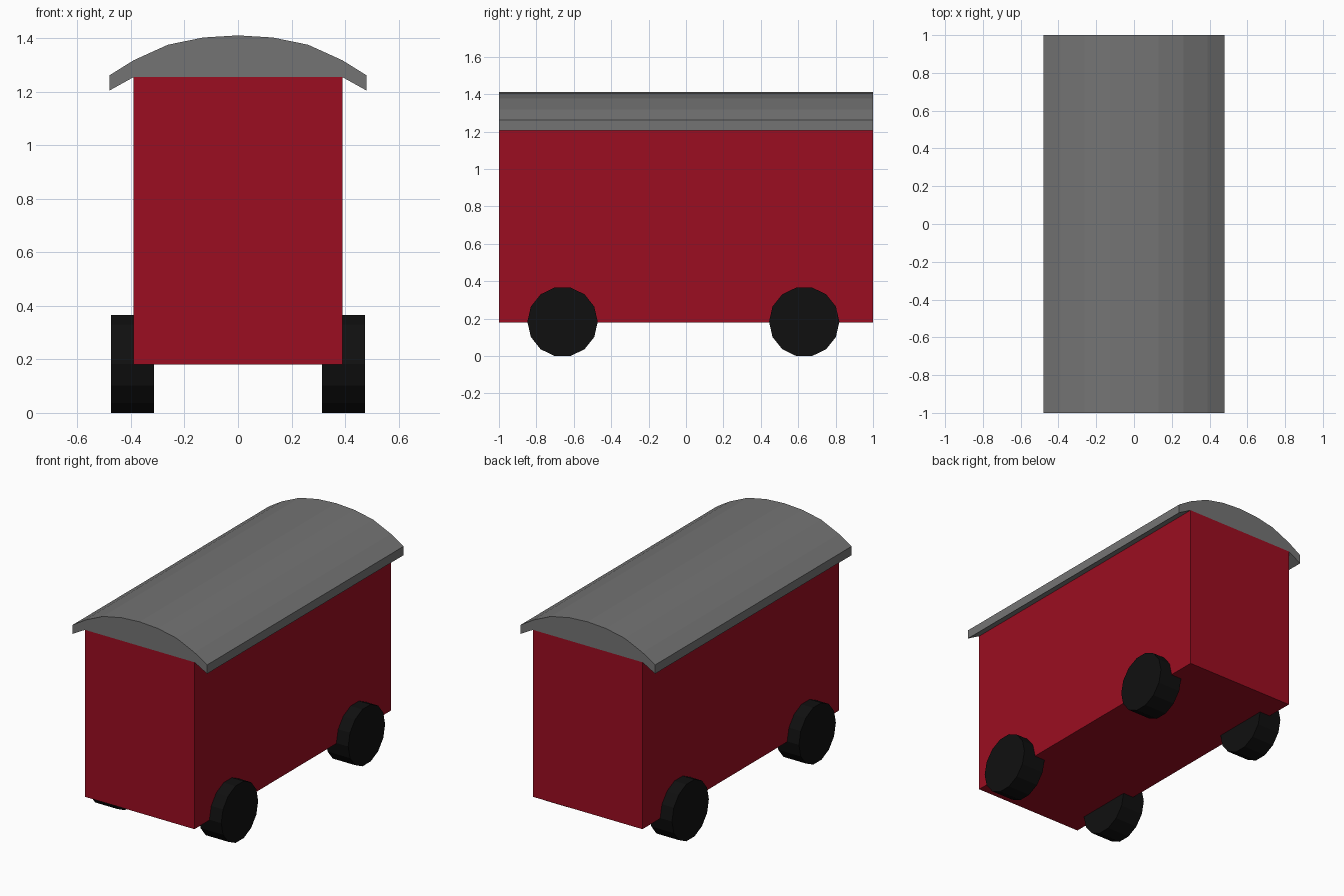
import bpy, bmesh, math
from mathutils import Matrix

if "Cube" in bpy.data.objects:
    bpy.data.objects.remove(bpy.data.objects["Cube"])


def material(name, rgb):
    m = bpy.data.materials.new(name)
    m.diffuse_color = (*rgb, 1.0)
    m.use_nodes = True
    m.node_tree.nodes["Principled BSDF"].inputs["Base Color"].default_value = m.diffuse_color
    return m


RED = material("deep red", (0.33, 0.004, 0.015))
GREY = material("roof grey", (0.175, 0.175, 0.175))
BLACK = material("wheel black", (0.005, 0.005, 0.005))


def add_object(name, bm, mat):
    bmesh.ops.recalc_face_normals(bm, faces=bm.faces)
    mesh = bpy.data.meshes.new(name)
    bm.to_mesh(mesh)
    bm.free()
    mesh.materials.append(mat)
    obj = bpy.data.objects.new(name, mesh)
    bpy.context.collection.objects.link(obj)
    return obj


def extrude_y(name, profile, mat):
    """Extrude an x/z profile along the full length of the wagon."""
    bm = bmesh.new()
    face = bm.faces.new([bm.verts.new((x, -1, z)) for x, z in profile])
    new = bmesh.ops.extrude_face_region(bm, geom=[face])["geom"]
    moved = [v for v in new if isinstance(v, bmesh.types.BMVert)]
    bmesh.ops.translate(bm, verts=moved, vec=(0, 2, 0))
    # keep the end cap closed
    bmesh.ops.holes_fill(bm, edges=bm.edges)
    return add_object(name, bm, mat)


# Box body
extrude_y("wagon_body", [(-0.39, 0.18), (0.39, 0.18), (0.39, 1.255), (-0.39, 1.255)], RED)

# Arched roof with overhanging eaves, right half mirrored to the left
half = [(0.39, 1.255), (0.48, 1.205), (0.48, 1.262), (0.39, 1.318),
        (0.262, 1.376), (0.13, 1.403)]
roof = half + [(0, 1.411)] + [(-x, z) for x, z in reversed(half)]
extrude_y("arched_roof", roof, GREY)

# Four low-poly wheels
SIDES, RADIUS = 14, 0.188
for end, y in (("front", -0.66), ("rear", 0.632)):
    for side, x in (("left", -0.394), ("right", 0.394)):
        bm = bmesh.new()
        bmesh.ops.create_cone(bm, cap_ends=True, segments=SIDES,
                              radius1=RADIUS, radius2=RADIUS, depth=0.16)
        # a vertex points along y, so the wheel rests on a flat facet
        turn = Matrix.Rotation(math.pi / 2, 4, 'Y') @ Matrix.Rotation(math.pi / 2, 4, 'Z')
        bmesh.ops.transform(bm, matrix=turn, verts=bm.verts)
        # make sure the flat is at the bottom whatever the cone start angle
        if sum(abs(v.co.y) < 1e-4 for v in bm.verts):
            bmesh.ops.rotate(bm, verts=bm.verts,
                             matrix=Matrix.Rotation(math.pi / SIDES, 3, 'X'))
        low = min(v.co.z for v in bm.verts)
        bmesh.ops.translate(bm, verts=bm.verts, vec=(x, y, -low))
        add_object(f"{end}_{side}_wheel", bm, BLACK)
